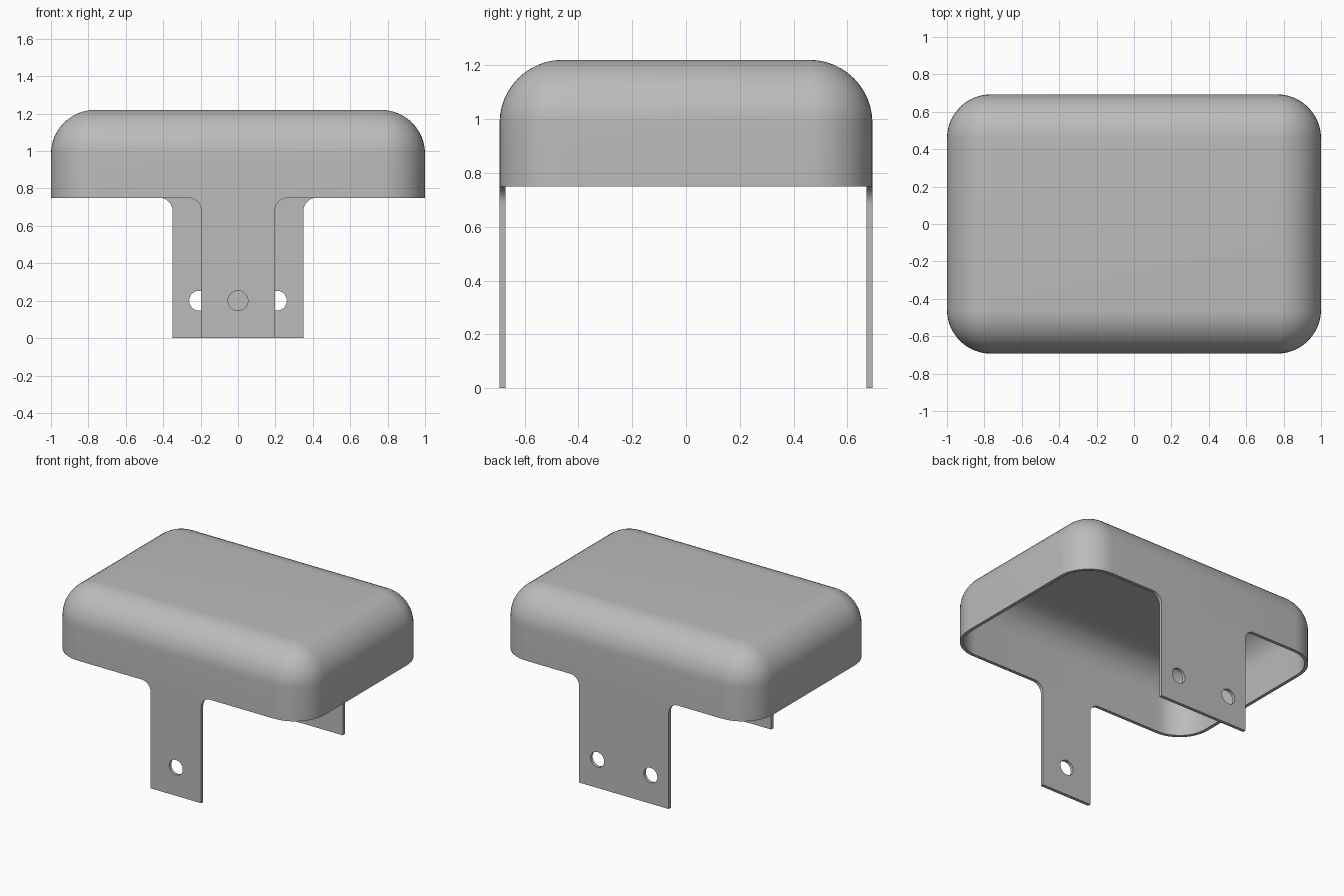
import bpy, bmesh
from math import sin, cos, pi, radians

HX, HY = 1.0, 0.693          # half width and half depth
RIM, TOP = 0.75, 1.22        # shell bottom and top heights
R, T = 0.235, 0.023          # outer rounding radius, sheet thickness
N = 12                       # segments per quarter turn

cube = bpy.data.objects.get("Cube")
if cube:
    bpy.data.objects.remove(cube, do_unlink=True)

grey = bpy.data.materials.new("grey metal")
grey.use_nodes = True
colour = (0.5, 0.5, 0.5, 1)
grey.diffuse_color = colour
grey.node_tree.nodes["Principled BSDF"].inputs["Base Color"].default_value = colour


def arc(cx, cy, r, start, end, n=N):
    """Points along an arc, angles in degrees."""
    steps = [radians(start + (end - start) * i / n) for i in range(n + 1)]
    return [(cx + r * cos(a), cy + r * sin(a)) for a in steps]


def finish(obj):
    bpy.ops.object.select_all(action='DESELECT')
    obj.select_set(True)
    bpy.context.view_layer.objects.active = obj
    if obj.type == 'CURVE':
        bpy.ops.object.convert(target='MESH')
    bpy.ops.object.shade_smooth_by_angle(angle=radians(30))


def ring(bm, r, z):
    """Rounded rectangle whose corner centres stay fixed."""
    pts = []
    for k, (sx, sy) in enumerate([(1, 1), (-1, 1), (-1, -1), (1, -1)]):
        pts += arc(sx * (HX - R), sy * (HY - R), r, 90 * k, 90 * k + 90)
    return [bm.verts.new((x, y, z)) for x, y in pts]


# Hollow cover: outer skin from the crown to the rim, then the inner skin back up
bm = bmesh.new()
angles = [pi / 2 * i / N for i in range(N + 1)]
zc = TOP - R
levels = [(R * cos(a), zc + R * sin(a)) for a in reversed(angles)]
levels += [(R, RIM), (R - T, RIM)]
levels += [((R - T) * cos(a), zc + (R - T) * sin(a)) for a in angles]
rings = [ring(bm, r, z) for r, z in levels]
for a, b in zip(rings, rings[1:]):
    for i in range(len(a)):
        j = (i + 1) % len(a)
        bm.faces.new((a[i], b[i], b[j], a[j]))
bm.faces.new(rings[0])
bm.faces.new(rings[-1])
bmesh.ops.remove_doubles(bm, verts=bm.verts, dist=1e-5)
bmesh.ops.recalc_face_normals(bm, faces=bm.faces)
mesh = bpy.data.meshes.new("cover")
bm.to_mesh(mesh)
bm.free()
mesh.materials.append(grey)
cover = bpy.data.objects.new("cover", mesh)
bpy.context.collection.objects.link(cover)
finish(cover)


def leg(name, half, holes, y):
    """Flat mounting tab with filleted shoulders and round bolt holes."""
    f = 0.07
    right = [(half, 0)] + arc(half + f, RIM - f, f, 180, 90)
    outline = right + [(-x, z) for x, z in reversed(right)]
    curve = bpy.data.curves.new(name, 'CURVE')
    curve.dimensions = '2D'
    curve.fill_mode = 'BOTH'
    curve.extrude = T / 2
    for pts in [outline] + [arc(x, 0.2, 0.053, 0, 352.5, 47) for x in holes]:
        spline = curve.splines.new('POLY')
        spline.points.add(len(pts) - 1)
        for p, (x, z) in zip(spline.points, pts):
            p.co = (x, z, 0, 1)
        spline.use_cyclic_u = True
    curve.materials.append(grey)
    obj = bpy.data.objects.new(name, curve)
    obj.location.y = y
    obj.rotation_euler.x = pi / 2
    bpy.context.collection.objects.link(obj)
    finish(obj)


leg("front_leg", 0.197, [0], -HY + T / 2)
leg("back_leg", 0.35, [-0.208, 0.208], HY - T / 2)
